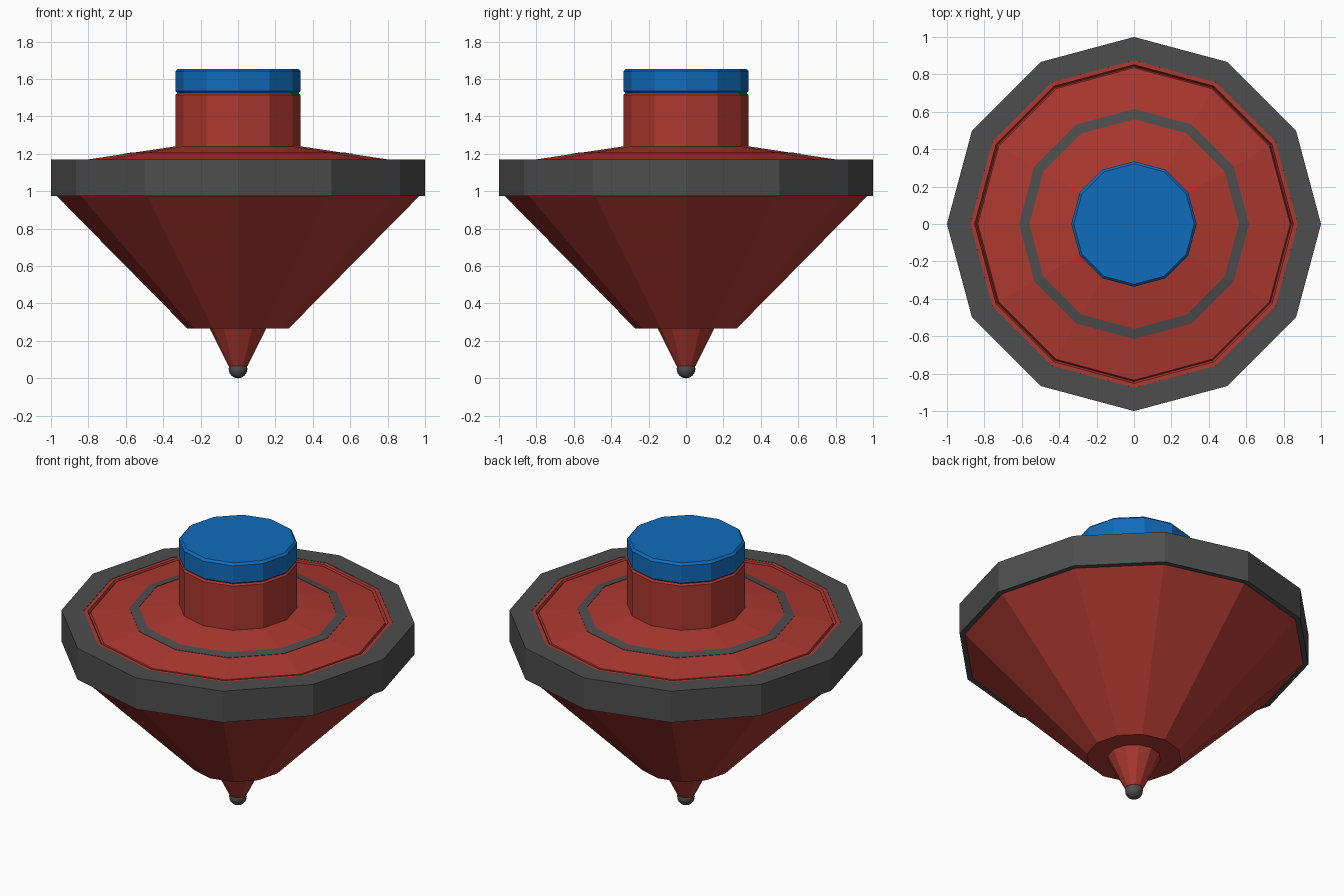
import bpy, bmesh
from math import sin, cos, pi

if "Cube" in bpy.data.objects:
    bpy.data.objects.remove(bpy.data.objects["Cube"])


def material(name, rgb):
    m = bpy.data.materials.new(name)
    m.diffuse_color = (*rgb, 1)
    m.use_nodes = True
    m.node_tree.nodes["Principled BSDF"].inputs["Base Color"].default_value = m.diffuse_color
    return m


RED = material("red", (0.42, 0.04, 0.03))
BLUE = material("blue", (0.005, 0.15, 0.5))
DARK = material("dark_grey", (0.075, 0.075, 0.075))


def lathe(name, profile, mat, closed=False, sides=12):
    """Spin a (radius, z) profile; radius 0 makes a pole, closed makes a ring."""
    bm = bmesh.new()
    rings = []
    for r, z in profile:
        n = 1 if r == 0 else sides
        rings.append([bm.verts.new((r * cos(2 * pi * i / sides),
                                    r * sin(2 * pi * i / sides), z)) for i in range(n)])
    pairs = list(zip(rings, rings[1:]))
    if closed:
        pairs.append((rings[-1], rings[0]))
    for a, b in pairs:
        for i in range(sides):
            j = (i + 1) % sides
            if len(a) == 1:
                bm.faces.new((a[0], b[j], b[i]))
            elif len(b) == 1:
                bm.faces.new((a[i], a[j], b[0]))
            else:
                bm.faces.new((a[i], a[j], b[j], b[i]))
    # flat end caps
    if not closed:
        for ring in (rings[0], rings[-1]):
            if len(ring) > 1:
                bm.faces.new(ring)
    bmesh.ops.recalc_face_normals(bm, faces=bm.faces)
    me = bpy.data.meshes.new(name)
    bm.to_mesh(me)
    bm.free()
    me.materials.append(mat)
    ob = bpy.data.objects.new(name, me)
    bpy.context.collection.objects.link(ob)
    return ob


# Conical body with a shallow groove round the deck, and the stem
lathe("body", [(0.27, 0.265), (0.97, 0.975), (0.875, 0.975), (0.875, 1.168), (0.852, 1.168),
               (0.842, 1.148), (0.835, 1.165), (0.335, 1.24), (0.335, 1.515),
               (0.325, 1.525)], RED)

# Heavy outer rim
lathe("rim", [(0.87, 0.975), (1.0, 0.975), (1.0, 1.17), (0.875, 1.17)], DARK, closed=True)

# Inlaid stripe on the deck
lathe("deck_stripe", [(0.56, 1.19), (0.615, 1.19), (0.615, 1.2), (0.56, 1.2085)],
      DARK, closed=True)

# Blue cap with chamfered edges
lathe("cap", [(0.32, 1.522), (0.335, 1.535), (0.335, 1.642), (0.322, 1.655)], BLUE)

# Pointed foot and ball tip
lathe("foot", [(0.05, 0.065), (0.152, 0.267)], RED)
bpy.ops.mesh.primitive_uv_sphere_add(segments=24, ring_count=12, radius=0.05,
                                     location=(0, 0, 0.05))
ball = bpy.context.object
ball.name = "ball_tip"
ball.data.materials.append(DARK)
bpy.ops.object.shade_smooth()
